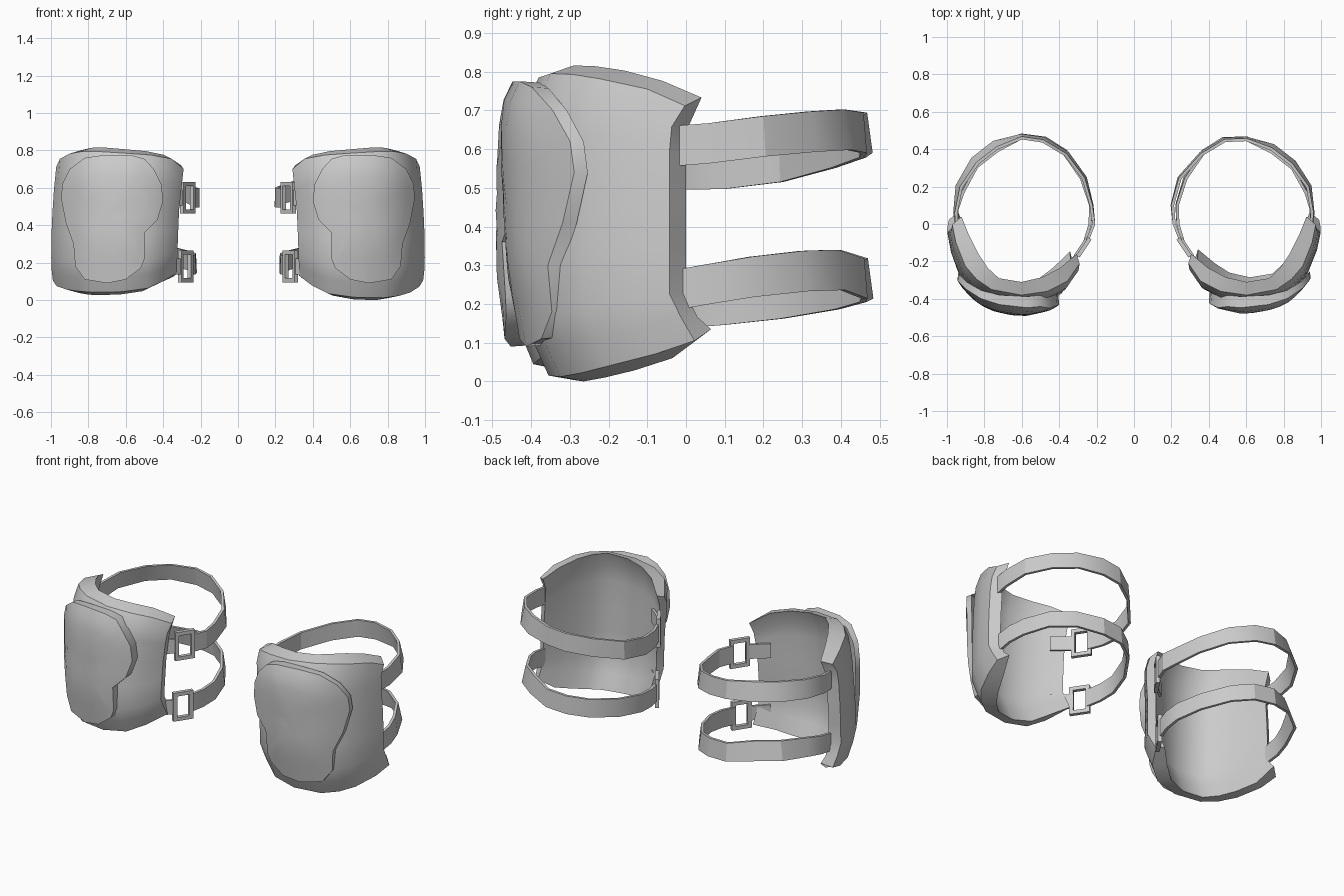
import bpy, bmesh, math
from mathutils import Vector, Matrix

if "Cube" in bpy.data.objects:
    bpy.data.objects.remove(bpy.data.objects["Cube"])

grey = bpy.data.materials.new("grey")
grey.diffuse_color = (0.6, 0.6, 0.6, 1)
grey.use_nodes = True
grey.node_tree.nodes["Principled BSDF"].inputs["Base Color"].default_value = grey.diffuse_color


def lerp_table(table, v):
    """Piecewise linear lookup in a list of (key, value)."""
    if v <= table[0][0]:
        return table[0][1]
    for (a, p), (b, q) in zip(table, table[1:]):
        if v <= b:
            return p + (q - p) * (v - a) / (b - a)
    return table[-1][1]


def finish(name, bm, angle=40):
    bmesh.ops.recalc_face_normals(bm, faces=bm.faces)
    me = bpy.data.meshes.new(name)
    bm.to_mesh(me)
    bm.free()
    me.materials.append(grey)
    ob = bpy.data.objects.new(name, me)
    bpy.context.collection.objects.link(ob)
    bpy.ops.object.select_all(action='DESELECT')
    ob.select_set(True)
    bpy.context.view_layer.objects.active = ob
    bpy.ops.object.shade_smooth_by_angle(angle=math.radians(angle))


def place(bm, left, shear=0.0, lift=0.0):
    """Mirror a part to the left side, its front standing a little more upright."""
    if left:
        for v in bm.verts:
            x, y, z = v.co
            front = max(0, min(1, (-y - .05) / .25))
            low = max(0, 1 - z / .75) * front
            v.co = (-x, y - shear * low, z + lift * low)


# Curved shell: outer x, y, inner x, y, top z, bottom z per column
COLS = [(.315, -.25, .33, -.20, .70, .13), (.38, -.345, .42, -.275, .755, .08),
        (.48, -.40, .51, -.325, .775, .035), (.62, -.42, .62, -.35, .785, .015),
        (.78, -.39, .74, -.33, .795, .012), (.86, -.335, .80, -.275, .793, .022),
        (.92, -.265, .85, -.20, .782, .04), (.97, -.14, .90, -.10, .755, .072),
        (.99, -.043, .94, 0, .712, .105)]
ROWS = [0, .1, .2, .4, .6, .8, .91, 1]
FLARE = [(0, .065), (.1, .03), (.2, 0), (.8, 0), (.91, .006), (1, .04)]
SHIFT = [(0, 0), (.1, .007), (.3, .01), (.6, .002), (.8, -.006), (1, -.018)]
SHIFT_IN = [(0, .012), (.3, .007), (.6, 0), (.8, -.012), (1, -.024)]


def shell(name, left):
    bm = bmesh.new()
    grids = []
    for inner in (0, 1):
        grid = []
        for k, c in enumerate(COLS):
            col = []
            for t in ROWS:
                z = c[5] + (c[4] - c[5]) * t
                if inner and t == 1:
                    z += .021
                if inner and t == 0:
                    z += .03 if k == len(COLS) - 1 else -.012
                x = c[2 * inner] + lerp_table(SHIFT_IN if k < 2 else SHIFT, t)
                y = c[2 * inner + 1] + lerp_table(FLARE, t)
                col.append(bm.verts.new((x, y, z)))
            grid.append(col)
        grids.append(grid)
        for a, b in zip(grid, grid[1:]):
            for j in range(len(ROWS) - 1):
                bm.faces.new((a[j], b[j], b[j + 1], a[j + 1]))
    # rim between the outer and inner skins
    o, i = [[c[0] for c in g] + g[-1][1:] + [c[-1] for c in g[-2::-1]] + g[0][-2:0:-1]
            for g in grids]
    for k in range(len(o)):
        n = (k + 1) % len(o)
        bm.faces.new((o[k], o[n], i[n], i[k]))
        for loop in (o, i):
            bm.edges.get((loop[k], loop[n])).smooth = False
    place(bm, left, .04, .03)
    finish(name, bm)


# Front cap: outline in x, z, bent over the shell by depth tables
OUTLINE = [(.40, .53), (.41, .62), (.45, .70), (.50, .755), (.57, .775), (.72, .775),
           (.82, .76), (.90, .70), (.94, .62), (.945, .54), (.92, .41), (.88, .30),
           (.87, .18), (.82, .11), (.70, .09), (.60, .11), (.52, .17), (.50, .22),
           (.50, .36), (.43, .43)]
CAP_X = [(.40, -.42), (.45, -.45), (.58, -.478), (.66, -.472), (.75, -.452),
         (.82, -.42), (.87, -.38), (.92, -.325), (.945, -.289)]
CAP_Z = [(.09, .05), (.2, .03), (.3, .012), (.5, .002), (.64, -.004), (.72, .005),
         (.775, .028)]
CAP_RIM = [(.40, .06), (.6, .06), (.8, .045), (.945, .035)]


def cap(name, left):
    bm = bmesh.new()
    cx, cz = .68, .45

    def depth(x, z):
        return lerp_table(CAP_X, x) + lerp_table(CAP_Z, z)

    rings = [[bm.verts.new((cx + (x - cx) * .98, depth(x, z) + lerp_table(CAP_RIM, x),
                            cz + (z - cz) * .99)) for x, z in OUTLINE]]
    for s in (1, .85, .65, .4, .2):
        ring = []
        for x, z in OUTLINE:
            px, pz = cx + (x - cx) * s, cz + (z - cz) * s
            ring.append(bm.verts.new((px, depth(px, pz), pz)))
        rings.append(ring)
    n = len(OUTLINE)
    for a, b in zip(rings, rings[1:]):
        for k in range(n):
            m = (k + 1) % n
            bm.faces.new((a[k], a[m], b[m], b[k]))
    mid = bm.verts.new((cx, depth(cx, cz), cz))
    for k in range(n):
        bm.faces.new((rings[-1][k], rings[-1][(k + 1) % n], mid))
        bm.edges.get((rings[1][k], rings[1][(k + 1) % n])).smooth = False
    place(bm, left, .045)
    finish(name, bm)


# Flat band following a path, its lower edge leaning outward at the back shoulder
def band(name, path, height, thick, left, lean=0.0):
    bm = bmesh.new()
    pts = [Vector(p) for p in path]
    prev = None
    for k, p in enumerate(pts):
        t = pts[min(k + 1, len(pts) - 1)] - pts[max(k - 1, 0)]
        out = Vector((t.y, -t.x, 0)).normalized()
        nrm = out * thick / 2
        tilt = lean * max(0, min(1, p.y / .3)) * (1 if p.x > .65 else .4)
        up = Vector((0, 0, height / 2)) - out * tilt
        sec = [bm.verts.new(q) for q in
               (p - nrm - up, p + nrm - up, p + nrm + up, p - nrm + up)]
        if prev:
            for j in range(4):
                m = (j + 1) % 4
                bm.faces.new((prev[j], prev[m], sec[m], sec[j]))
        else:
            bm.faces.new(sec)
        prev = sec
    bm.faces.new(prev[::-1])
    place(bm, left)
    finish(name, bm, 25)


# Rectangular frame buckle
def buckle(name, centre, left):
    bm = bmesh.new()
    w, h, bar = .115, .17, .022
    turn = Matrix.Translation(centre) @ Matrix.Rotation(math.atan2(-.09, .06), 4, 'Z')
    for s in (-1, 1):
        for off, size in (((s * (w - bar) / 2, 0, 0), (bar, .022, h)),
                          ((0, 0, s * (h - bar) / 2), (w - 2 * bar, .022, bar))):
            bmesh.ops.create_cube(bm, size=1, matrix=turn @ Matrix.Translation(off)
                                  @ Matrix.Diagonal((*size, 1)))
    place(bm, left)
    finish(name, bm, 25)


# Strap centre lines from the outer shell edge round the back to the buckle
UPPER = [(.945, -.03, .608), (.955, .06, .615), (.935, .2, .633), (.85, .325, .645),
         (.74, .41, .65), (.60, .455, .642), (.485, .45, .63), (.36, .375, .603),
         (.243, .245, .567), (.205, .1, .549), (.215, 0, .547), (.25, -.09, .547)]
LOWER = [(.95, -.03, .236), (.95, .08, .255), (.925, .17, .27), (.855, .305, .285),
         (.74, .395, .288), (.60, .457, .266), (.475, .452, .257), (.37, .385, .238),
         (.275, .245, .214), (.23, .1, .198), (.235, 0, .19), (.262, -.09, .182)]

for side, left in (("right", False), ("left", True)):
    shell(side + "_shell", left)
    cap(side + "_front_cap", left)
    for level, path, zc, dx in (("upper", UPPER, .547, 0), ("lower", LOWER, .18, .012)):
        pts = []
        for x, y, z in path:
            if left and level == "upper" and 0 < y < .3 and x < .5:
                x += .022
            if left and y > .3 and x > .55:
                y += .012
            pts.append((x, y, z))
        tag = f"{side}_{level}_"
        band(tag + "strap", pts, .104, .016, left, .018 if left else .011)
        buckle(tag + "buckle", (.268 + dx, -.125, zc), left)
        band(tag + "tab", [(.287 + dx, -.155, zc), (.345, -.207, zc), (.392, -.244, zc)],
             .085, .014, left)
